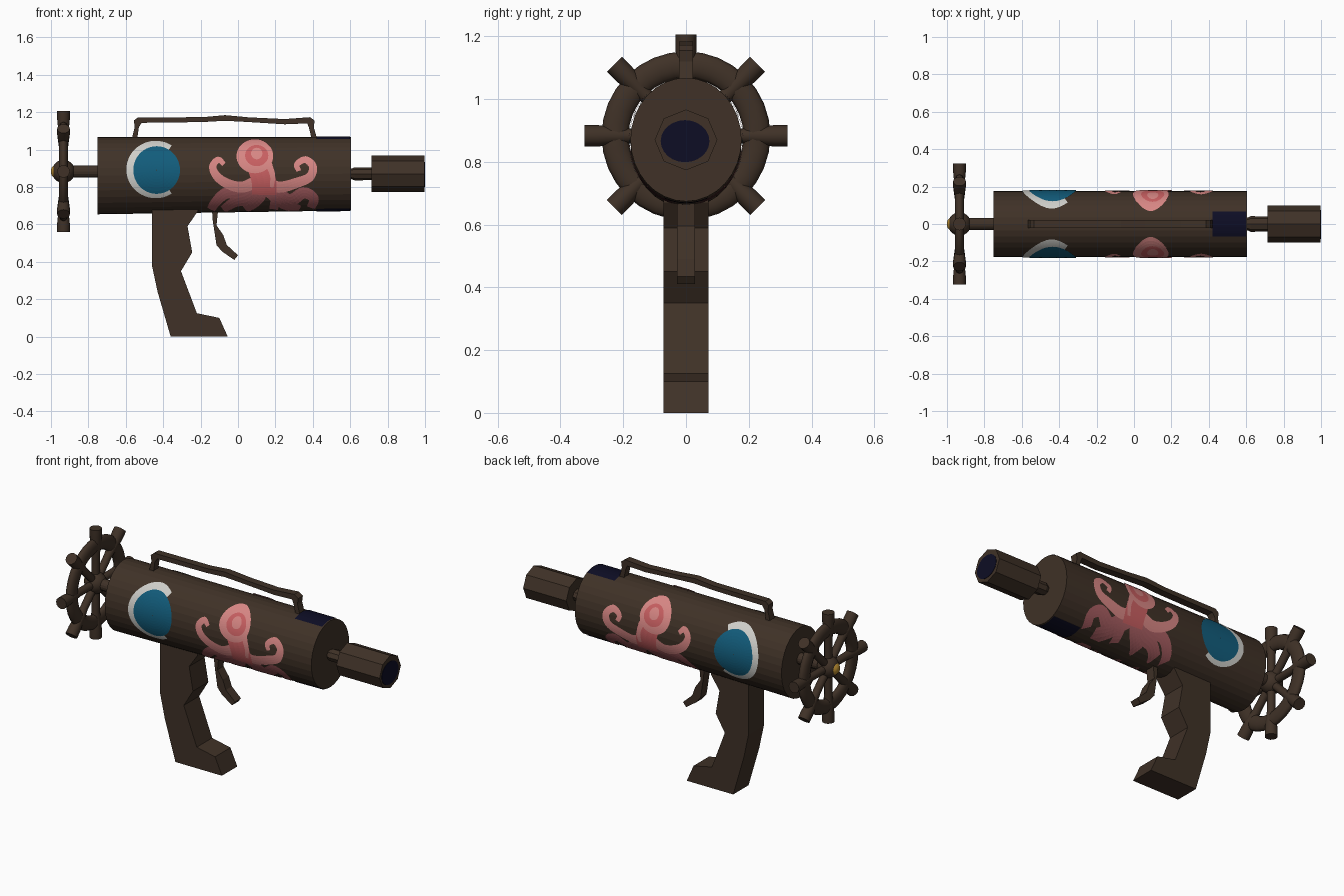
import bpy, bmesh, math
from mathutils import Vector, Matrix

if "Cube" in bpy.data.objects:
    bpy.data.objects.remove(bpy.data.objects["Cube"])

def material(name, rgb):
    m = bpy.data.materials.new(name)
    m.diffuse_color = (*rgb, 1)
    m.use_nodes = True
    m.node_tree.nodes["Principled BSDF"].inputs["Base Color"].default_value = m.diffuse_color
    return m

BROWN = material("dark_brown", (0.050, 0.031, 0.020))
BLUE = material("sea_blue", (0.006, 0.108, 0.20))
WHITE = material("pale_grey", (0.62, 0.62, 0.59))
PINK = material("light_pink", (0.68, 0.24, 0.23))
SALMON = material("salmon", (0.58, 0.115, 0.12))
ROSE = material("dusky_rose", (0.42, 0.12, 0.13))
NAVY = material("navy", (0.004, 0.004, 0.018))
GOLD = material("gold", (0.50, 0.27, 0.03))

def finish(name, bm, mat, recalc=True):
    if recalc:
        bmesh.ops.recalc_face_normals(bm, faces=bm.faces)
    me = bpy.data.meshes.new(name)
    bm.to_mesh(me)
    bm.free()
    me.materials.append(mat)
    ob = bpy.data.objects.new(name, me)
    bpy.context.collection.objects.link(ob)
    return ob

def smooth(ob, angle=40):
    bpy.ops.object.select_all(action='DESELECT')
    ob.select_set(True)
    bpy.context.view_layer.objects.active = ob
    bpy.ops.object.shade_smooth_by_angle(angle=math.radians(angle))

def lathe(name, profile, sides, mat, matrix=Matrix(), sy=1.0):
    """Turn a list of (x, radius) round the x axis and cap both ends."""
    bm = bmesh.new()
    rings = [[bm.verts.new(matrix @ Vector((x, sy * r * math.cos(i * math.tau / sides),
                                            r * math.sin(i * math.tau / sides))))
              for i in range(sides)] for x, r in profile]
    for a, b in zip(rings, rings[1:]):
        for i in range(sides):
            j = (i + 1) % sides
            bm.faces.new((a[i], a[j], b[j], b[i]))
    bm.faces.new(rings[0])
    bm.faces.new(rings[-1])
    return finish(name, bm, mat)

def slab(name, outline, half, mat):
    """Extrude an (x, z) outline across y."""
    bm = bmesh.new()
    f = bm.faces.new([bm.verts.new((x, -half, z)) for x, z in outline])
    new = bmesh.ops.extrude_face_region(bm, geom=[f])["geom"]
    bmesh.ops.translate(bm, vec=(0, 2 * half, 0),
                        verts=[v for v in new if isinstance(v, bmesh.types.BMVert)])
    return finish(name, bm, mat)

# ---- body: slightly tapering oval tube ----
X0, X1, RY = -0.75, 0.605, 0.177

def section(x):
    t = (x - X0) / (X1 - X0)
    return 0.861 + 0.010 * t, 0.207 - 0.010 * t      # centre height, half height

def surface(x, ang, off):
    zc, rz = section(x)
    return Vector((x, (RY + off) * math.cos(ang), zc + (rz + off) * math.sin(ang)))

bm = bmesh.new()
N = 32
ends = [[bm.verts.new(surface(x, i * math.tau / N, 0)) for i in range(N)] for x in (X0, X1)]
for i in range(N):
    j = (i + 1) % N
    bm.faces.new((ends[0][i], ends[0][j], ends[1][j], ends[1][i]))
for e in ends:
    bm.faces.new(e)
finish("body", bm, BROWN)

# ---- painted plates wrapped on the body ----
def sheet(name, grids, mat):
    """Each grid is rows of points on the body; faces are turned outward."""
    bm = bmesh.new()
    for rows in grids:
        vs = [[bm.verts.new(p) for p in r] for r in rows]
        for a, b in zip(vs, vs[1:]):
            for i in range(len(a) - 1):
                f = bm.faces.new((a[i], a[i + 1], b[i + 1], b[i]))
                f.normal_update()
                c = f.calc_center_median()
                if f.normal.dot(Vector((0, c.y, c.z - section(c.x)[0]))) < 0:
                    f.normal_flip()
    return finish(name, bm, mat, False)

def both_sides(name, rows, off, mat):
    """Project rows of (x, z) on the front and back of the body."""
    def wrap(x, z, side):
        zc, rz = section(x)
        p = surface(x, math.asin(max(-0.985, min(0.985, (z - zc) / rz))), off)
        p.y *= side
        return p
    sheet(name, [[[wrap(x, z, s) for x, z in r] for r in rows] for s in (-1, 1)], mat)

def disc(name, cx, cz, rx, rz, off, mat, inner=0.02, a0=0, a1=360):
    rows = []
    for k in range(9):
        t = inner + (1 - inner) * k / 8
        rows.append([(cx + rx * t * math.cos(math.radians(a0 + (a1 - a0) * i / 40)),
                      cz + rz * t * math.sin(math.radians(a0 + (a1 - a0) * i / 40)))
                     for i in range(41)])
    both_sides(name, rows, off, mat)

def ribbon(name, pts, w0, w1, off, mat):
    """Smooth tapering brush stroke through (x, z) points."""
    p = [Vector(q) for q in pts]
    p = [2 * p[0] - p[1]] + p + [2 * p[-1] - p[-2]]
    path = []
    for i in range(1, len(p) - 2):
        a, b, c, d = p[i - 1:i + 3]
        for k in range(6):
            t = k / 6
            path.append(0.5 * (2 * b + (c - a) * t + (2 * a - 5 * b + 4 * c - d) * t * t
                               + (3 * b - a - 3 * c + d) * t ** 3))
    path.append(p[-2])
    rows = []
    for i, q in enumerate(path):
        tan = (path[min(i + 1, len(path) - 1)] - path[max(i - 1, 0)]).normalized()
        nor = Vector((-tan.y, tan.x))
        w = w0 + (w1 - w0) * i / (len(path) - 1)
        rows.append([tuple(q + nor * w * (k / 4 - 0.5)) for k in range(5)])
    both_sides(name, rows, off, mat)

# porthole with a pale crescent rim
disc("porthole_rim", -0.44, 0.893, 0.157, 0.152, 0.002, WHITE, 0.72, 57, 303)
disc("porthole_glass", -0.435, 0.89, 0.125, 0.125, 0.004, BLUE)

# octopus: lower arms, upper curled arms, mantle and head
lower = [
    [(0.10, 0.82), (0.00, 0.78), (-0.07, 0.765), (-0.12, 0.72), (-0.145, 0.68)],
    [(0.12, 0.79), (0.05, 0.74), (-0.02, 0.72), (-0.08, 0.68)],
    [(0.13, 0.81), (0.11, 0.74), (0.04, 0.68)],
    [(0.16, 0.81), (0.20, 0.75), (0.19, 0.68)],
    [(0.17, 0.81), (0.27, 0.73), (0.35, 0.77), (0.405, 0.74), (0.39, 0.69)],
    [(0.17, 0.78), (0.25, 0.71), (0.33, 0.68)]]
for i, pts in enumerate(lower):
    ribbon(f"octopus_lower_arm_{i + 1}", pts, 0.075, 0.045, 0.002, ROSE)
ribbon("octopus_left_arm", [(0.10, 0.83), (0.02, 0.80), (-0.06, 0.82), (-0.115, 0.86),
       (-0.135, 0.91), (-0.105, 0.945), (-0.075, 0.92)], 0.065, 0.025, 0.003, PINK)
ribbon("octopus_right_arm", [(0.14, 0.83), (0.22, 0.80), (0.32, 0.825), (0.385, 0.855),
       (0.40, 0.91), (0.36, 0.945), (0.315, 0.92), (0.325, 0.885)], 0.065, 0.025, 0.003, PINK)
ribbon("octopus_mantle", [(0.10, 0.95), (0.125, 0.88), (0.14, 0.82), (0.14, 0.76)],
       0.13, 0.13, 0.004, SALMON)
disc("octopus_head", 0.09, 0.963, 0.098, 0.09, 0.005, PINK)
disc("octopus_face", 0.10, 0.965, 0.062, 0.055, 0.006, SALMON)
disc("octopus_brow", 0.10, 0.975, 0.03, 0.03, 0.007, PINK)
ribbon("octopus_highlight", [(0.165, 0.92), (0.185, 0.86), (0.18, 0.80)], 0.035, 0.02, 0.006, PINK)

# navy marks at the muzzle end, top and bottom
for name, mid in (("top_mark", 90), ("bottom_mark", 270)):
    sheet(name, [[[surface(x, math.radians(mid - 22 + 44 * i / 8), 0.003) for i in range(9)]
                  for x in (0.42, 0.6)]], NAVY)

# ---- barrel ----
at = Matrix.Translation((0, 0, 0.87))
lathe("barrel_neck", [(0.60, 0.026), (0.625, 0.035), (0.72, 0.033)], 8, BROWN, at, 1.2)
lathe("barrel", [(0.715, 0.097), (0.998, 0.097)], 8, BROWN, at, 1.03)
lathe("muzzle_hole", [(0.996, 0.067), (1.0, 0.067)], 24, NAVY,
      Matrix.Translation((0, -0.003, 0.866)), 1.16)

# ---- grip, trigger and carrying handle ----
slab("grip", [(-0.46, 0.72), (-0.46, 0.38), (-0.43, 0.24), (-0.36, 0), (-0.055, 0),
              (-0.10, 0.10), (-0.22, 0.125), (-0.305, 0.35), (-0.245, 0.45),
              (-0.27, 0.59), (-0.215, 0.67), (-0.215, 0.72)], 0.072, BROWN)
slab("trigger", [(-0.14, 0.69), (-0.135, 0.62), (-0.115, 0.49), (-0.085, 0.455), (-0.02, 0.41),
                 (0.0, 0.435), (-0.06, 0.49), (-0.08, 0.545), (-0.115, 0.595),
                 (-0.105, 0.69)], 0.028, BROWN)
slab("carry_handle", [(-0.57, 1.05), (-0.552, 1.12), (-0.557, 1.155), (-0.535, 1.172),
                      (-0.19, 1.173), (-0.07, 1.184), (0.06, 1.172), (0.25, 1.163),
                      (0.385, 1.173), (0.41, 1.155), (0.405, 1.12), (0.425, 1.05),
                      (0.395, 1.05), (0.38, 1.115), (0.37, 1.14), (0.25, 1.135),
                      (0.06, 1.147), (-0.07, 1.154), (-0.19, 1.147), (-0.515, 1.143),
                      (-0.53, 1.12), (-0.54, 1.05)], 0.022, BROWN)

# ---- ship's wheel at the rear ----
hub = Matrix.Translation((-0.933, 0, 0.883))
lathe("wheel_axle", [(0, 0.033), (0.19, 0.033)], 16, BROWN, hub)
arc = [math.radians(a) for a in range(150, 0, -15)]
smooth(lathe("wheel_hub", [(0.062 * math.cos(a), 0.062 * math.sin(a)) for a in arc],
             16, BROWN, hub))
smooth(lathe("hub_cap", [(-0.067, 0.008), (-0.064, 0.02), (-0.054, 0.031), (-0.048, 0.031)],
             16, GOLD, hub))
bpy.ops.mesh.primitive_torus_add(major_segments=32, minor_segments=10,
                                 major_radius=0.226, minor_radius=0.043,
                                 location=hub.translation, rotation=(0, math.pi / 2, 0))
rim = bpy.context.object
rim.name = "wheel_rim"
rim.scale.z = 0.6
rim.data.materials.append(BROWN)
smooth(rim, 60)
for i in range(8):
    turn = hub @ Matrix.Rotation(i * math.tau / 8, 4, 'X') @ Matrix.Rotation(math.pi / 2, 4, 'Z')
    smooth(lathe(f"wheel_spoke_{i + 1}", [(0.03, 0.022), (0.16, 0.022), (0.21, 0.027),
                 (0.28, 0.034), (0.323, 0.034)], 12, BROWN, turn))
